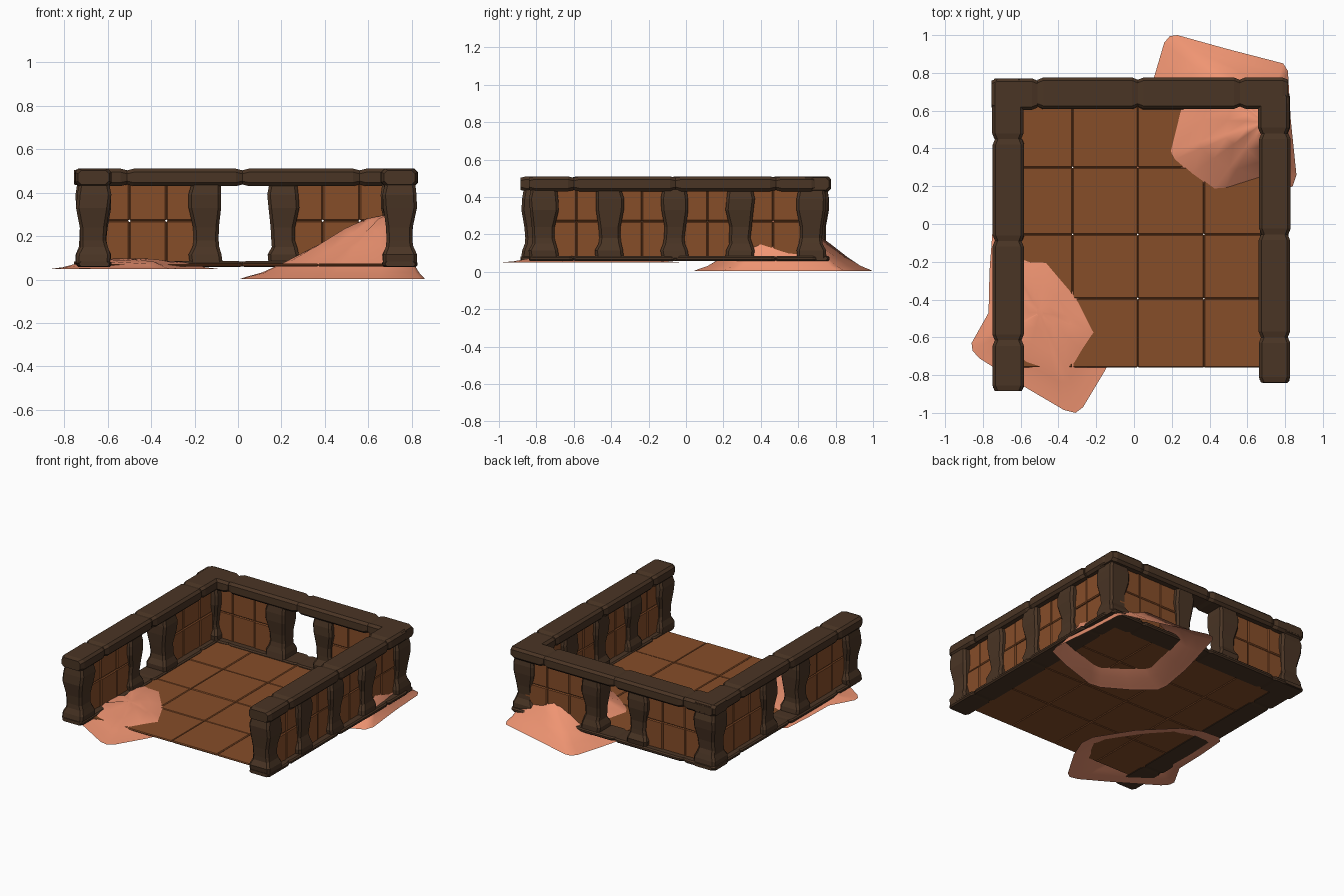
import bpy, bmesh, math, random
from mathutils import Vector

if "Cube" in bpy.data.objects:
    bpy.data.objects.remove(bpy.data.objects["Cube"])

random.seed(4)


def material(name, rgb):
    m = bpy.data.materials.new(name)
    m.diffuse_color = (*rgb, 1)
    m.use_nodes = True
    m.node_tree.nodes["Principled BSDF"].inputs["Base Color"].default_value = m.diffuse_color
    return m


STONE = material("dark_stone", (0.068, 0.035, 0.018))
CLAY = material("clay_tile", (0.24, 0.075, 0.022))
SAND = material("sand", (0.87, 0.30, 0.17))


def finish(bm, name, mat):
    bmesh.ops.recalc_face_normals(bm, faces=bm.faces)
    me = bpy.data.meshes.new(name)
    bm.to_mesh(me)
    bm.free()
    me.materials.append(mat)
    ob = bpy.data.objects.new(name, me)
    bpy.context.collection.objects.link(ob)
    return ob


def block(name, lo, hi, mat, bevel):
    """Box between two corners with chamfered edges."""
    bm = bmesh.new()
    bmesh.ops.create_cube(bm, size=1)
    for v in bm.verts:
        v.co = Vector([lo[i] + (hi[i] - lo[i]) * (v.co[i] + 0.5) for i in range(3)])
    bmesh.ops.bevel(bm, geom=bm.edges[:], offset=bevel, segments=1, affect='EDGES')
    return finish(bm, name, mat)


def loft(name, rings, mat, cap=True):
    """Skin equal-length closed rings of points."""
    bm = bmesh.new()
    rows = [[bm.verts.new(p) for p in r] for r in rings]
    n = len(rows[0])
    for a, b in zip(rows, rows[1:]):
        for i in range(n):
            bm.faces.new((a[i], a[(i + 1) % n], b[(i + 1) % n], b[i]))
    if cap:
        bm.faces.new(rows[0])
    bm.faces.new(rows[-1])
    return finish(bm, name, mat)


def octagon(cx, cy, h, c):
    """Square of half width h with corners cut by c."""
    k = h - c
    pts = [(h, -k), (h, k), (k, h), (-k, h), (-h, k), (-h, -k), (-k, -h), (k, -h)]
    return [(cx + x, cy + y) for x, y in pts]


# Waisted pillars
PROFILE = [(0.06, 0.066), (0.075, 0.074), (0.115, 0.074), (0.15, 0.06), (0.18, 0.056),
           (0.24, 0.058), (0.33, 0.073), (0.39, 0.074), (0.44, 0.066)]


def pillar(x, y, s=1.0, name="pillar"):
    s *= random.uniform(0.97, 1.03)
    rings = []
    for z, h in PROFILE:
        jx, jy = random.uniform(-.004, .004), random.uniform(-.004, .004)
        rings.append([(px, py, z) for px, py in octagon(x + jx, y + jy, h * s, 0.014)])
    loft(name, rings, STONE)


XL, XR, YB = -0.665, 0.743, 0.69
for x, y in [(XL, -0.80), (XR, -0.76), (XL, YB - .01), (XR - .005, YB - .02)]:
    pillar(x, y, 1.08, "corner_pillar")
for x in (-0.15, 0.21):
    pillar(x, YB, name="back_pillar")
for y in (-0.25, 0.11):
    pillar(XL, y, name="left_pillar")
for y in (-0.41, -0.06, 0.29):
    pillar(XR, y, name="right_pillar")


# Cap stones and base rails: tapered blocks laid end to end
def beam(name, axis, c, a, b, z0, z1, half, taper):
    j = random.uniform(-.004, .004)
    zm, zh = (z0 + z1) / 2, (z1 - z0) / 2
    ch = min(0.016, zh * 0.6)
    rings = []
    for t, k in [(a, 0), (a + taper, 1), (b - taper, 1), (b, 0)]:
        w = half - (0 if k else 0.012)
        h = zh * (1 if k else 0.82)
        sec = [(w, -h + ch), (w, h - ch), (w - ch, h), (ch - w, h),
               (-w, h - ch), (-w, ch - h), (ch - w, -h), (w - ch, -h)]
        rings.append([(t, c + j + u, zm + v) if axis == 'x' else (c + j + u, t, zm + v)
                      for u, v in sec])
    loft(name, rings, STONE)


RUNS = [('left', 'y', XL, [-0.885, -0.615, -0.09, 0.45, 0.77]),
        ('right', 'y', XR, [-0.84, -0.60, -0.055, 0.48, 0.70]),
        ('back', 'x', YB, [-0.755, -0.51, 0.02, 0.56, 0.815])]
for side, axis, c, cuts in RUNS:
    for a, b in zip(cuts, cuts[1:]):
        beam(side + "_cap_stone", axis, c, a, b, 0.43, 0.51, 0.083, 0.03)
        beam(side + "_base_rail", axis, c, a, b, 0.057, 0.085, 0.08, 0.025)


# Tiled wall panels, two rows each; left and back walls keep a central opening
def panel(name, axis, c, a, b, cols):
    w = (b - a) / cols
    for i in range(cols):
        for z0, z1 in ((0.07, 0.27), (0.27, 0.45)):
            t = 0.036 + random.uniform(-.004, .004)
            p, q = a + i * w, a + (i + 1) * w
            if axis == 'x':
                lo, hi = (p, c - t, z0), (q, c + t, z1)
            else:
                lo, hi = (c - t, p, z0), (c + t, q, z1)
            block(name, lo, hi, CLAY, 0.006)


panel("back_panel", 'x', YB, -0.67, -0.16, 3)
panel("back_panel", 'x', YB, 0.22, 0.73, 3)
panel("left_panel", 'y', XL, -0.78, -0.26, 3)
panel("left_panel", 'y', XL, 0.12, 0.66, 3)
panel("right_panel", 'y', XR, -0.76, 0.64, 8)

# Floor tiles
xs = [-0.665, -0.325, 0.02, 0.37, 0.715]
ys = [-0.76, -0.395, -0.055, 0.30, 0.65]
for x0, x1 in zip(xs, xs[1:]):
    for y0, y1 in zip(ys, ys[1:]):
        top = 0.073 + random.uniform(-.002, .002)
        block("floor_tile", (x0, y0, 0.06), (x1, y1, top), CLAY, 0.005)


# Sand drifts: open shells rising from an outline to a crest
def drift(name, outline, peak, steps):
    pk = Vector(peak)
    rings = []
    for t, z in steps:
        ring = []
        for i, p in enumerate(outline):
            q = Vector(p).lerp(pk, t)
            wob = 1 + 0.07 * math.sin(i * 2.1 + t * 5) * t * (1 - t) * 4
            ring.append((q.x, q.y, z * wob))
        rings.append(ring)
    ob = loft(name, rings, SAND, cap=False)
    for f in ob.data.polygons:
        f.use_smooth = True


drift("back_sand_drift",
      [(0.23, 1.0), (0.5, 0.925), (0.79, 0.85), (0.815, 0.81), (0.83, 0.55), (0.86, 0.26),
       (0.84, 0.2), (0.65, 0.12), (0.4, 0.04), (0.32, 0.05), (0.15, 0.15), (0.02, 0.26),
       (0.01, 0.33), (0.05, 0.57), (0.11, 0.79), (0.16, 0.96), (0.19, 0.995)],
      (0.69, 0.54),
      [(0, 0.003), (0.04, 0.012), (0.15, 0.032), (0.3, 0.075), (0.5, 0.145), (0.7, 0.22),
       (0.85, 0.272), (0.95, 0.292)])
drift("front_sand_drift",
      [(-0.31, -1.0), (-0.27, -0.97), (-0.15, -0.77), (-0.09, -0.62), (-0.10, -0.52),
       (-0.25, -0.28), (-0.45, -0.08), (-0.58, -0.02), (-0.71, -0.01), (-0.75, -0.05),
       (-0.765, -0.25), (-0.77, -0.47), (-0.86, -0.63), (-0.855, -0.67), (-0.82, -0.71),
       (-0.6, -0.85), (-0.37, -0.985)],
      (-0.5, -0.47),
      [(0, 0.049), (0.15, 0.055), (0.3, 0.067), (0.4, 0.077), (0.6, 0.086), (0.8, 0.093),
       (0.95, 0.096)])
